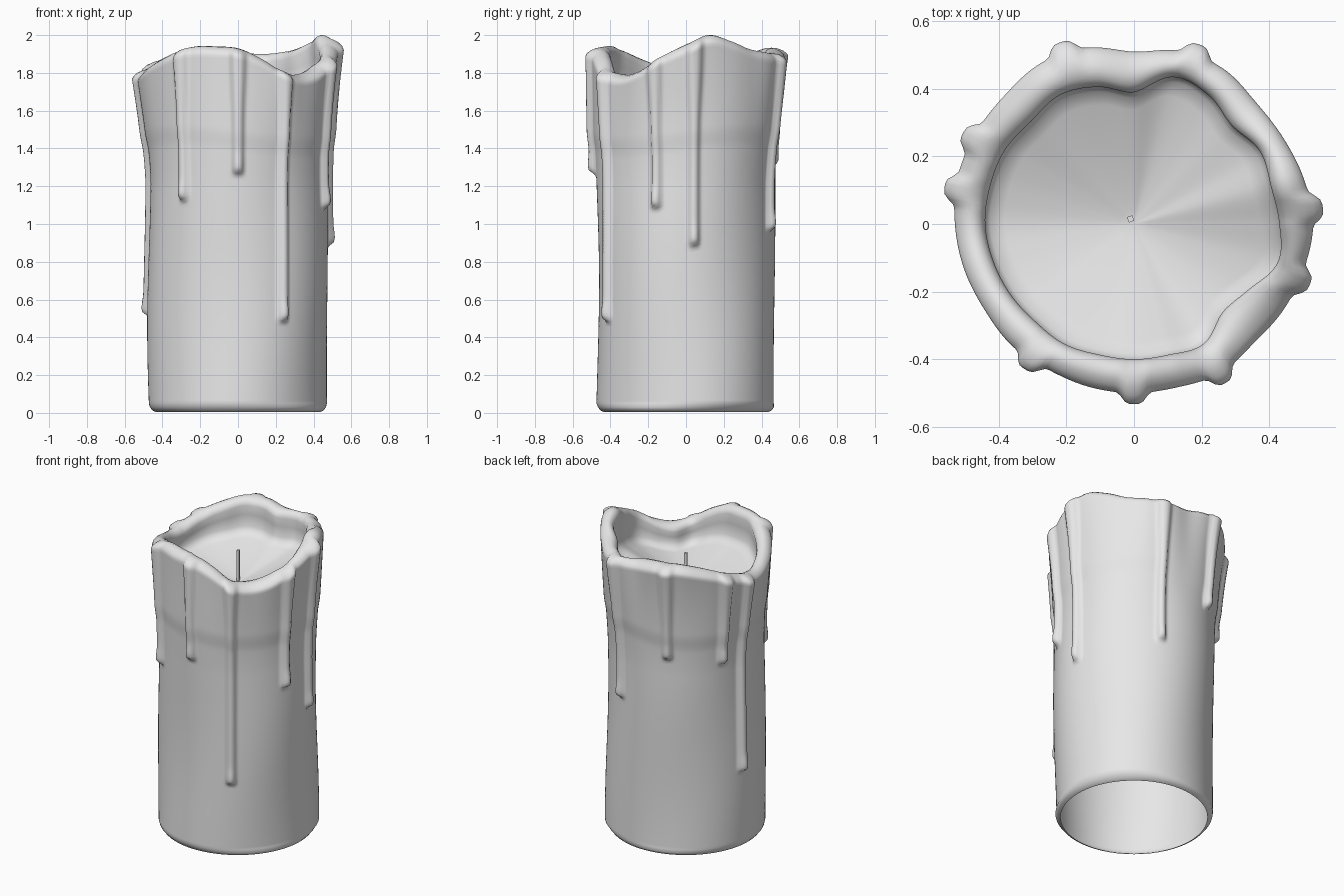
import bpy, bmesh, math

cube = bpy.data.objects.get("Cube")
if cube:
    bpy.data.objects.remove(cube, do_unlink=True)

wax = bpy.data.materials.new("grey_wax")
wax.use_nodes = True
wax.diffuse_color = (0.8, 0.8, 0.8, 1)
wax.node_tree.nodes["Principled BSDF"].inputs["Base Color"].default_value = wax.diffuse_color

COLUMNS = 240
ROWS = 110

# Rim shape in hundredths, sampled evenly around the candle from +x
RIM_HEIGHT = [195, 200, 197, 193, 191, 190, 191, 193, 193, 190, 186, 182,
              180, 183, 187, 191, 194, 194, 193, 188, 181, 179, 182, 189]
RIM_OUTER = [53, 52, 51, 51, 53, 53, 51, 54, 55, 54, 54, 54,
             53, 52, 51, 51, 50, 50, 50, 50, 51, 50, 51, 52]
RIM_INNER = [43, 42, 43, 41, 44, 45, 39, 42, 44, 43, 44, 44,
             44, 43, 42, 41, 41, 40, 40, 40, 41, 37, 39, 44]

# Wax drips: angle in degrees, height of the lower end
DRIPS = [(5, 0.88), (70, 0.96), (112, 1.3), (152, 1.25), (169, 0.51),
         (233, 1.12), (270, 1.26), (300, 0.48), (341, 1.08)]


def around(samples, angle):
    """Smooth periodic interpolation of evenly spaced samples."""
    count = len(samples)
    place = angle / math.tau * count
    i = int(place)
    t = place - i
    a, b, c, d = (samples[(i + k) % count] for k in (-1, 0, 1, 2))
    value = b + t / 2 * (c - a + t * (2 * a - 5 * b + 4 * c - d + t * (3 * (b - c) + d - a)))
    return value / 100


def ramp(low, high, value):
    t = min(max((value - low) / (high - low), 0), 1)
    return t * t * (3 - 2 * t)


def drip_bulge(angle, z):
    """Outward thickness of the drips at a point on the wall."""
    bulge = 0
    for degrees, end in DRIPS:
        delta = math.remainder(angle - math.radians(degrees), math.tau)
        bead = 1 + 0.25 * math.exp(-((z - end - 0.05) / 0.05) ** 2)
        spread = 0.055 + 0.02 * ramp(1.5, 1.9, z)
        bulge += 0.033 * bead * ramp(end - 0.01, end + 0.03, z) * math.exp(-(delta / spread) ** 4)
    return bulge


def wall_radius(angle, z, top):
    """Uneven wall that thickens in a band and flares toward the rim."""
    body = 0.47 + 0.006 * math.sin(2 * angle + 3 * z) + 0.005 * math.sin(3 * angle - 4 * z)
    step = 1.44 + 0.03 * math.sin(2 * angle)
    body += 0.01 * ramp(step - 0.06, step + 0.06, z)
    flare = min(max((z - 1.2) / (top - 1.2), 0), 1) ** 1.6
    radius = body + (around(RIM_OUTER, angle) - body) * flare
    return radius + drip_bulge(angle, z)


def column(angle):
    """Radius and height points from the open base, over the rim, into the bowl."""
    crest = around(RIM_HEIGHT, angle)
    inner = around(RIM_INNER, angle)
    top = crest - 0.045
    points = [(0.435, 0.005), (0.452, 0.012), (0.466, 0.03)]
    for row in range(ROWS + 1):
        z = 0.05 + (top - 0.05) * row / ROWS
        points.append((wall_radius(angle, z, top), z))
    # Rounded lip, highest toward the inside
    outer = points[-1][0]
    for share, drop in ((0.05, 0.03), (0.2, 0.014), (0.4, 0.003), (0.6, 0),
                        (0.8, 0.008), (0.94, 0.024), (1, 0.045)):
        points.append((outer + (inner - outer) * share, crest - drop))
    # Slightly undercut inner wall
    bowl = 1.7 + (crest - 1.9) * 0.5
    points.append((inner + 0.006, crest * 0.6 + bowl * 0.4 - 0.02))
    points.append((inner + 0.004, bowl + 0.035))
    # Shallow bowl
    for step in range(10):
        share = 1 - step / 10
        points.append(((inner - 0.015) * share, 1.59 + (bowl - 1.59) * share ** 1.3))
    return points


def add_object(name, bm, smooth):
    bmesh.ops.recalc_face_normals(bm, faces=bm.faces)
    mesh = bpy.data.meshes.new(name)
    bm.to_mesh(mesh)
    bm.free()
    mesh.materials.append(wax)
    for face in mesh.polygons:
        face.use_smooth = smooth
    item = bpy.data.objects.new(name, mesh)
    bpy.context.collection.objects.link(item)
    return item


# Candle shell
bm = bmesh.new()
strips = []
for i in range(COLUMNS):
    angle = math.tau * i / COLUMNS
    strips.append([bm.verts.new((r * math.cos(angle), r * math.sin(angle), z))
                   for r, z in column(angle)])
centre = bm.verts.new((0, 0, 1.59))
for i, left in enumerate(strips):
    right = strips[(i + 1) % COLUMNS]
    for k in range(len(left) - 1):
        bm.faces.new((left[k], right[k], right[k + 1], left[k + 1]))
    bm.faces.new((left[-1], right[-1], centre))
add_object("candle_body", bm, True)

# Wick
bm = bmesh.new()
bmesh.ops.create_cube(bm, size=1)
bmesh.ops.scale(bm, vec=(0.017, 0.017, 0.24), verts=bm.verts)
wick = add_object("wick", bm, False)
wick.location = (-0.01, 0.015, 1.67)
wick.rotation_euler.z = math.radians(20)
